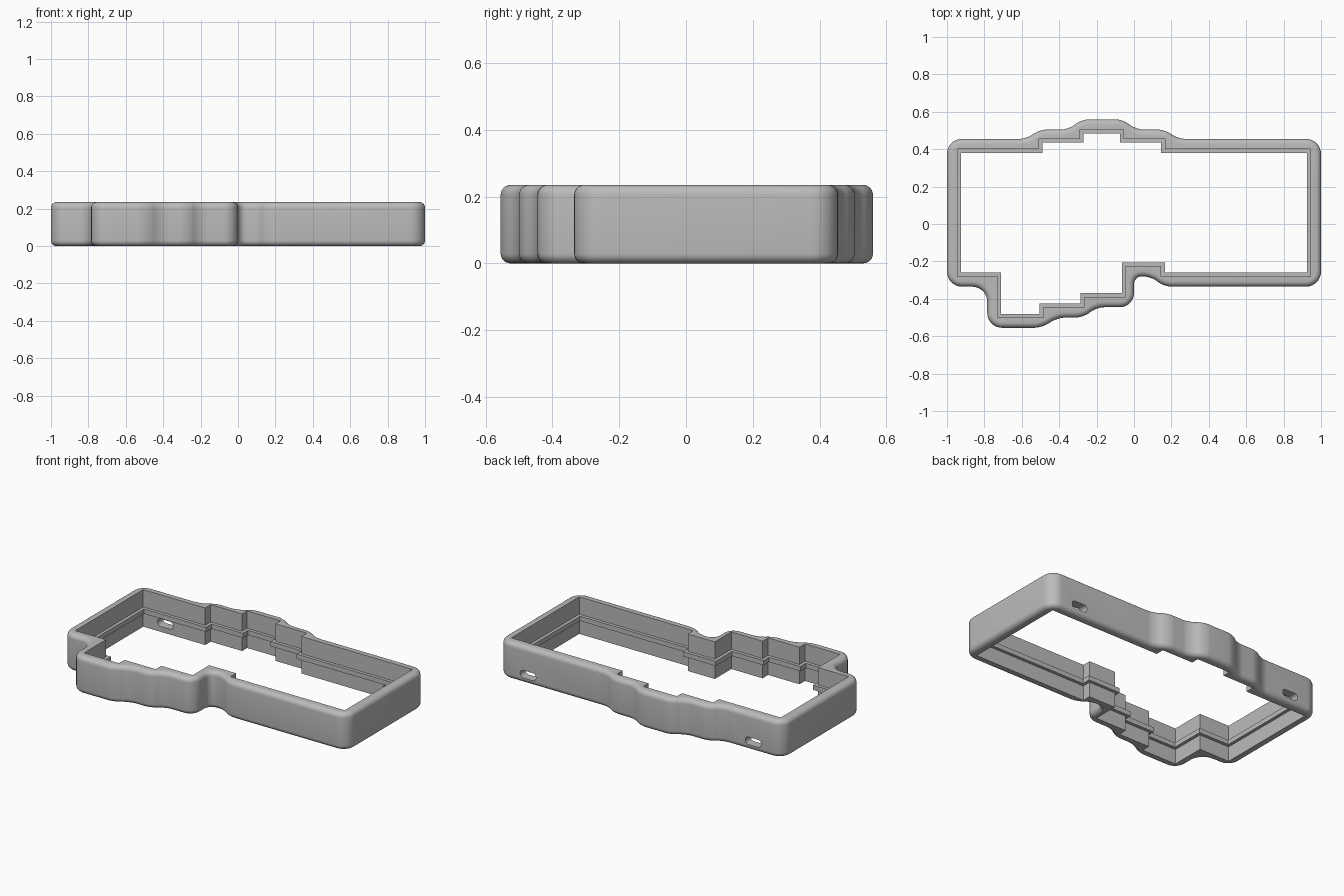
import bpy, bmesh, math
from mathutils import Vector

cube = bpy.data.objects.get("Cube")
if cube:
    bpy.data.objects.remove(cube, do_unlink=True)

HEIGHT, FILLET = 0.235, 0.03

grey = bpy.data.materials.new("plain grey")
grey.use_nodes = True
colour = (0.5, 0.5, 0.5, 1)
grey.diffuse_color = colour
grey.node_tree.nodes["Principled BSDF"].inputs["Base Color"].default_value = colour


def offset(points, dist):
    """Mitred outward offset of a counter-clockwise outline."""
    result = []
    for i, p in enumerate(points):
        a = (p - points[i - 1]).normalized()
        b = (points[(i + 1) % len(points)] - p).normalized()
        na, nb = Vector((a.y, -a.x)), Vector((b.y, -b.x))
        result.append(p + (na + nb) * dist / (1 + na.dot(nb)))
    return result


def rounded(points, radius, steps=8):
    """Replace each corner with a smooth arc, limited by the edge lengths."""
    result = []
    for i, p in enumerate(points):
        a, b = points[i - 1] - p, points[(i + 1) % len(points)] - p
        t = min(radius, 0.46 * a.length, 0.46 * b.length)
        a, b = a.normalized() * t, b.normalized() * t
        for k in range(steps + 1):
            s = k / steps
            u = 1 - s
            result.append(p + a * (u**3 + 1.35 * u * u * s) + b * (s**3 + 1.35 * s * s * u))
    return result


def stack(name, layers):
    """Closed solid through matching outlines, each given with its height."""
    bm = bmesh.new()
    rings = [[bm.verts.new((p.x, p.y, z)) for p in pts] for pts, z in layers]
    n = len(rings[0])
    for low, high in zip(rings, rings[1:]):
        for i in range(n):
            j = (i + 1) % n
            bm.faces.new((low[i], low[j], high[j], high[i]))
    bm.faces.new(rings[0][::-1])
    bm.faces.new(rings[-1])
    mesh = bpy.data.meshes.new(name)
    bm.to_mesh(mesh)
    bm.free()
    mesh.materials.append(grey)
    obj = bpy.data.objects.new(name, mesh)
    bpy.context.collection.objects.link(obj)
    return obj


def cut(target, cutter):
    bpy.context.view_layer.objects.active = target
    mod = target.modifiers.new("cut", "BOOLEAN")
    mod.operation, mod.solver, mod.object = "DIFFERENCE", "EXACT", cutter
    bpy.ops.object.modifier_apply(modifier=mod.name)
    bpy.data.objects.remove(cutter, do_unlink=True)


# Outer outline with sloped steps, and the square-stepped opening
outer = [Vector(p) for p in (
    (-1, -.335), (-.785, -.335), (-.785, -.555), (-.49, -.555), (-.41, -.5),
    (-.27, -.5), (-.2, -.445), (0, -.445), (0, -.28), (.09, -.28), (.16, -.335),
    (1, -.335), (1, .455), (.235, .455), (.165, .505), (.01, .505), (-.06, .56),
    (-.28, .56), (-.35, .505), (-.505, .505), (-.575, .455), (-1, .455))]
opening = [Vector(p) for p in (
    (-.925, -.26), (-.71, -.26), (-.71, -.48), (-.505, -.48), (-.505, -.425),
    (-.285, -.425), (-.285, -.37), (-.065, -.37), (-.065, -.205), (.165, -.205),
    (.165, -.26), (.925, -.26), (.925, .38), (.145, .38), (.145, .435),
    (-.075, .435), (-.075, .485), (-.27, .485), (-.27, .435), (-.49, .435),
    (-.49, .38), (-.925, .38))]

# Outer body with rounded top and bottom rims
outline = rounded(outer, 0.08)
arc = [(FILLET * (1 - math.cos(a)), FILLET * (1 - math.sin(a)))
       for a in (math.pi / 2 * k / 6 for k in range(7))]
layers = [(offset(outline, -d), z) for d, z in reversed(arc)]
layers += [(offset(outline, -d), HEIGHT - z) for d, z in arc]
frame = stack("case_frame", layers)

# Openings above and below a thin inner ledge
cut(frame, stack("ledge_opening", [(opening, -0.1), (opening, 0.4)]))
wall = offset(opening, 0.02)
cut(frame, stack("upper_opening", [(wall, 0.125), (wall, 0.4)]))
cut(frame, stack("lower_opening", [(wall, -0.1), (wall, 0.095)]))

# Rounded slots through the back wall
for x in (-0.79, 0.79):
    slot = rounded([Vector(p) for p in ((-.055, -.024), (.055, -.024), (.055, .024), (-.055, .024))], 0.024)
    cutter = stack("slot_cutter", [(slot, -0.1), (slot, 0.1)])
    cutter.rotation_euler.x = math.pi / 2
    cutter.location = (x, 0.43, 0.058)
    bpy.context.view_layer.update()
    cut(frame, cutter)

bpy.ops.object.select_all(action="DESELECT")
frame.select_set(True)
bpy.context.view_layer.objects.active = frame
bpy.ops.object.shade_smooth_by_angle(angle=math.radians(30))
